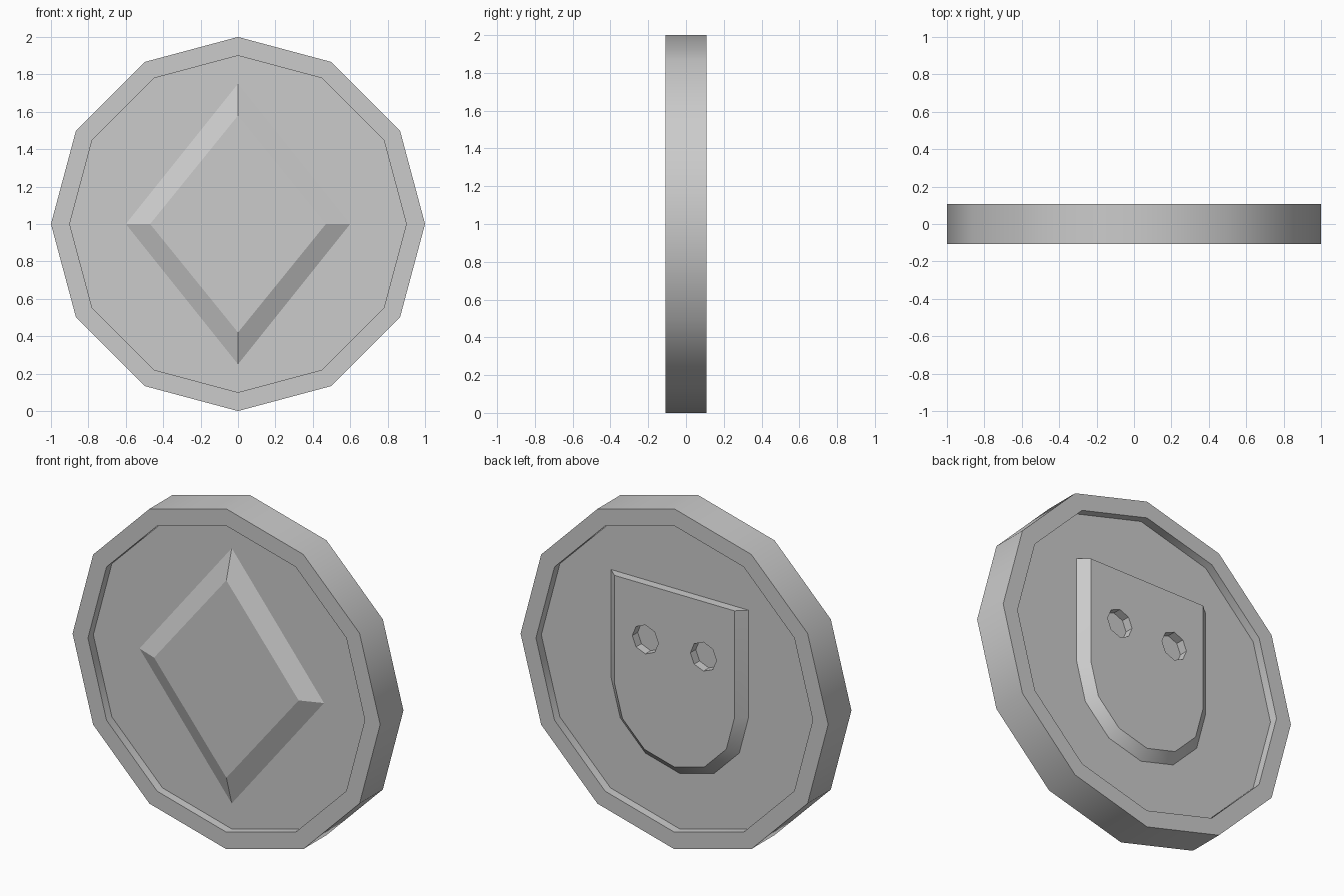
import bpy, bmesh
from math import sin, cos, pi, radians

if "Cube" in bpy.data.objects:
    bpy.data.objects.remove(bpy.data.objects["Cube"])

RIM = 0.108     # half thickness at the rim
FLOOR = 0.058   # half thickness at the recessed faces


def ring(r, n, cx=0.0, cz=1.0):
    return [(cx + r * cos(2 * pi * i / n), cz + r * sin(2 * pi * i / n)) for i in range(n)]


def add_loop(bm, points, y):
    return [bm.verts.new((x, y, z)) for x, z in points]


def bridge(bm, a, b):
    n = len(a)
    for i in range(n):
        j = (i + 1) % n
        bm.faces.new((a[i], a[j], b[j], b[i]))


def loop_edges(bm, loop):
    return [bm.edges.get((loop[i], loop[i - 1])) for i in range(len(loop))]


def finish(bm, name, smooth):
    bmesh.ops.recalc_face_normals(bm, faces=bm.faces[:])
    mesh = bpy.data.meshes.new(name)
    bm.to_mesh(mesh)
    bm.free()
    ob = bpy.data.objects.new(name, mesh)
    bpy.context.collection.objects.link(ob)
    if smooth:
        bpy.ops.object.select_all(action='DESELECT')
        ob.select_set(True)
        bpy.context.view_layer.objects.active = ob
        bpy.ops.object.shade_smooth_by_angle(angle=radians(35))
    return ob


# Coin body: twelve-sided disc with a raised rim on both faces
bm = bmesh.new()
section = [(0.9, -FLOOR), (0.9, -RIM), (1, -RIM), (1, RIM), (0.9, RIM), (0.9, FLOOR)]
loops = [add_loop(bm, ring(r, 12), y) for r, y in section]
for a, b in zip(loops, loops[1:]):
    bridge(bm, a, b)
bm.faces.new(loops[0])
bm.faces.new(loops[-1])
finish(bm, "coin_body", True)

# Front emblem: bevelled diamond
bm = bmesh.new()
base, top = [add_loop(bm, [(w, 1), (0, 1 + h), (-w, 1), (0, 1 - h)], y)
             for w, h, y in ((0.6, 0.75, -FLOOR), (0.47, 0.58, -RIM))]
bridge(bm, base, top)
bm.faces.new(top)
bm.faces.new(base)
finish(bm, "front_diamond", False)


# Back emblem: round-bottomed shield with sloping sides and two eye holes
def shield(r):
    arc = [(-r * cos(pi * i / 6), 0.873 - r * sin(pi * i / 6)) for i in range(7)]
    return [(-r, 1.505)] + arc + [(r, 1.505)]


bm = bmesh.new()
base = add_loop(bm, shield(0.447), FLOOR)
top = add_loop(bm, shield(0.39), RIM)
bridge(bm, base, top)
edges = loop_edges(bm, top)
for side in (-1, 1):
    eye = ring(0.085, 8, side * 0.189, 1.182)
    inner, outer = add_loop(bm, eye, FLOOR), add_loop(bm, eye, RIM)
    bridge(bm, inner, outer)
    edges += loop_edges(bm, outer)
bmesh.ops.triangle_fill(bm, edges=edges, use_beauty=True, normal=(0, 1, 0))
ob = finish(bm, "back_shield", True)

# Make sure the open shield shell faces outwards
me = ob.data
if max(me.polygons, key=lambda p: p.area).normal.y < 0:
    me.flip_normals()
